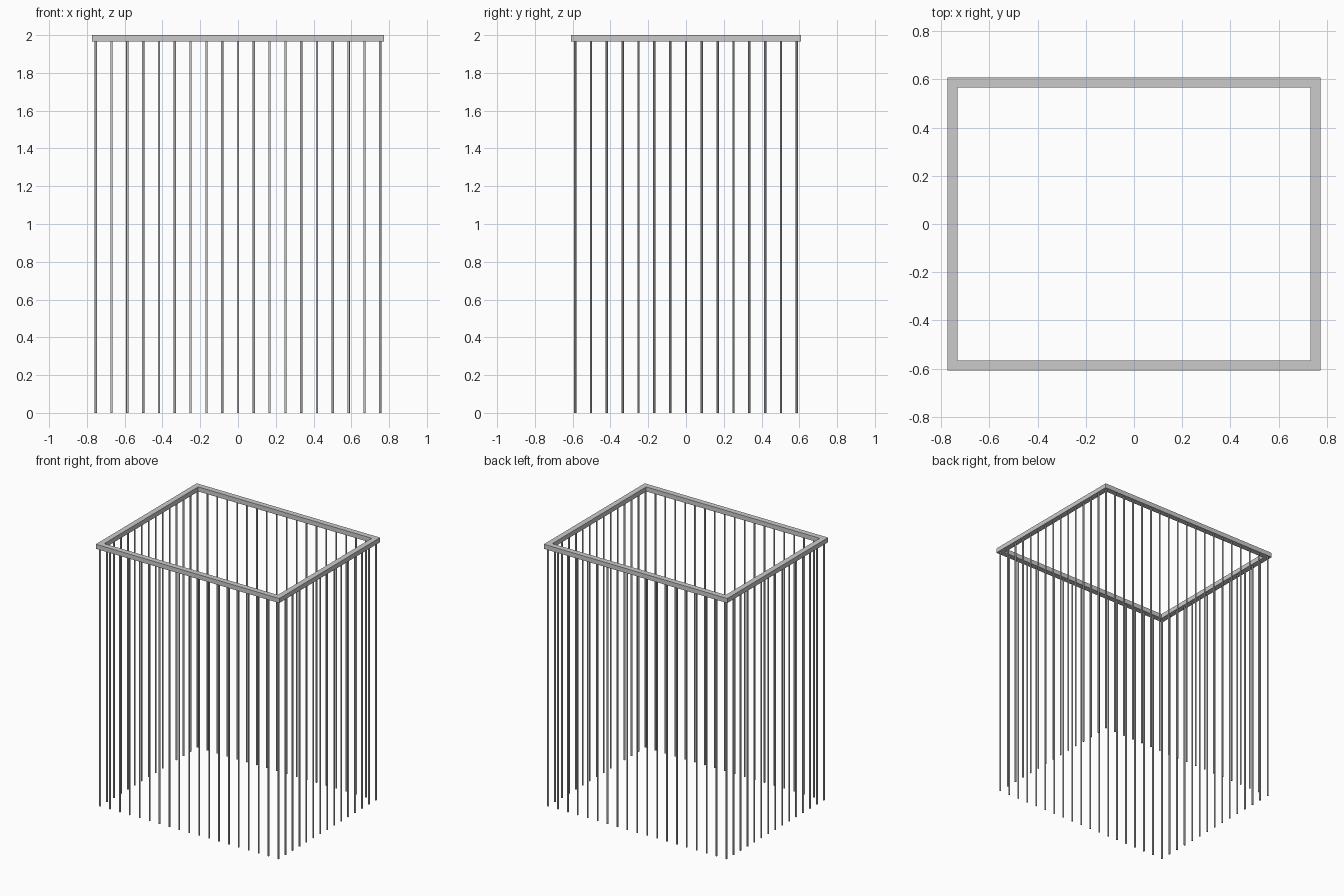
import bpy, bmesh

if "Cube" in bpy.data.objects:
    bpy.data.objects.remove(bpy.data.objects["Cube"])

HX, HY = 0.753, 0.587      # centre line of the frame
HALF_W = 0.021             # half width of the frame rail
Z0, Z1 = 1.965, 2.0        # frame bottom and top
R = 0.006                  # bar radius


def finish(bm, name):
    bmesh.ops.recalc_face_normals(bm, faces=bm.faces[:])
    me = bpy.data.meshes.new(name)
    bm.to_mesh(me)
    bm.free()
    ob = bpy.data.objects.new(name, me)
    bpy.context.collection.objects.link(ob)
    return ob


# top frame: mitred rectangular ring
bm = bmesh.new()
section = [(HALF_W, Z0), (HALF_W, Z1), (-HALF_W, Z1), (-HALF_W, Z0)]
corners = [[bm.verts.new((sx * (HX + d), sy * (HY + d), z)) for d, z in section]
           for sx, sy in ((-1, -1), (1, -1), (1, 1), (-1, 1))]
for i in range(4):
    a, b = corners[i], corners[(i + 1) % 4]
    for j in range(4):
        k = (j + 1) % 4
        bm.faces.new((a[j], b[j], b[k], a[k]))
finish(bm, "top_frame")

# one bar mesh shared by every hanging bar
bpy.ops.mesh.primitive_cylinder_add(vertices=12, radius=R, depth=Z0 + 0.005,
                                    location=(0, 0, (Z0 + 0.005) / 2))
first = bpy.context.object
first.name = "bar"
bpy.ops.object.shade_smooth_by_angle()

# bar positions: 19 along front and back, 15 along each side
spots = [(-HX + 2 * HX * i / 18, s * HY) for s in (-1, 1) for i in range(19)]
spots += [(s * HX, -HY + 2 * HY * i / 14) for s in (-1, 1) for i in range(1, 14)]
for n, (x, y) in enumerate(spots):
    ob = first if n == 0 else first.copy()
    if n:
        bpy.context.collection.objects.link(ob)
    ob.location.x, ob.location.y = x, y
